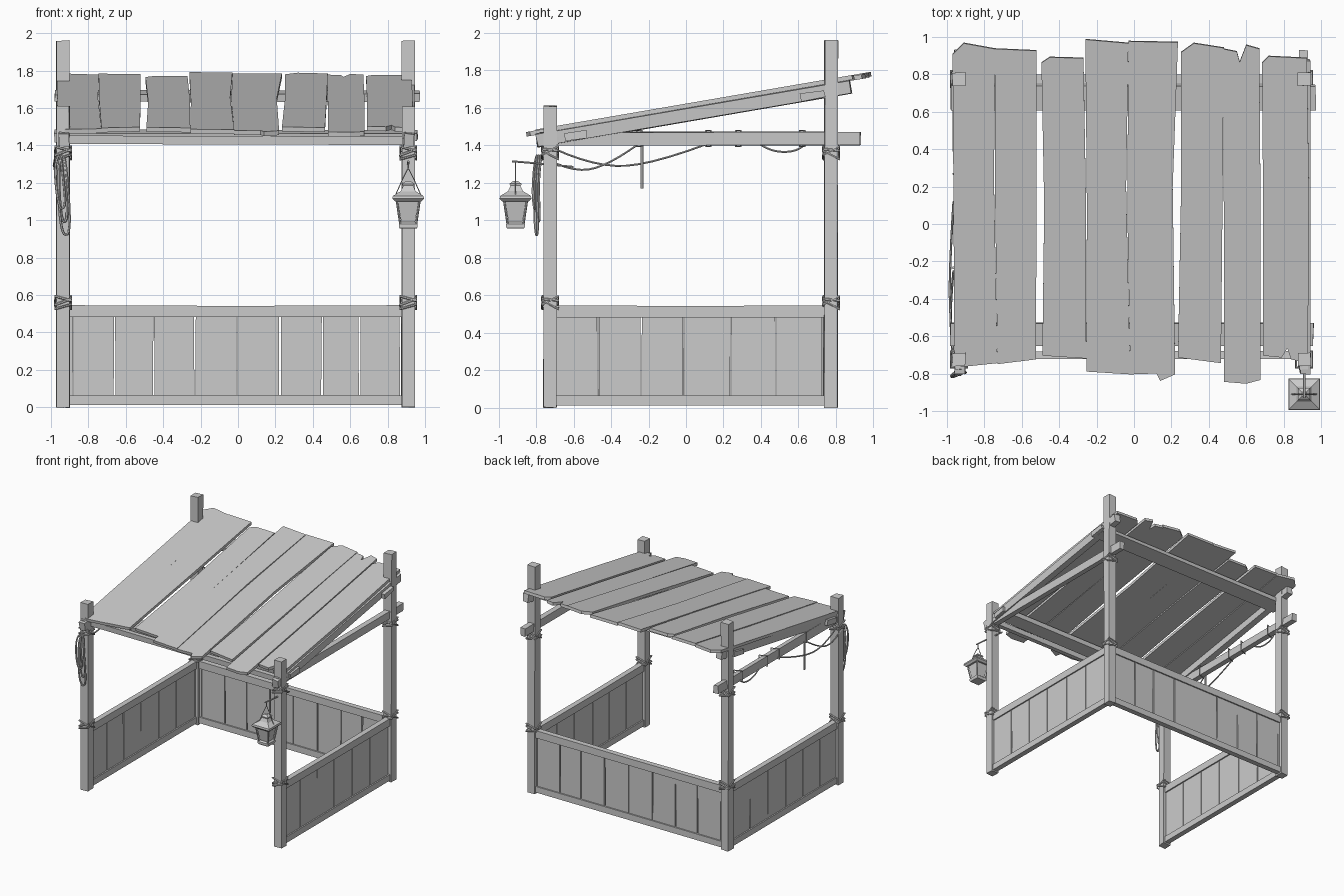
import bpy, bmesh, math, random
from mathutils import Vector, Matrix

random.seed(4)
cube = bpy.data.objects.get("Cube")
if cube:
    bpy.data.objects.remove(cube, do_unlink=True)

grey = bpy.data.materials.new("plain grey")
grey.use_nodes = True
GREY = (0.6, 0.6, 0.6, 1)
grey.diffuse_color = GREY
grey.node_tree.nodes["Principled BSDF"].inputs["Base Color"].default_value = GREY


def add_object(name, bm):
    bmesh.ops.recalc_face_normals(bm, faces=bm.faces)
    mesh = bpy.data.meshes.new(name)
    bm.to_mesh(mesh)
    bm.free()
    mesh.materials.append(grey)
    obj = bpy.data.objects.new(name, mesh)
    bpy.context.collection.objects.link(obj)
    return obj


def beam(name, low, high, tilt=0.0, wobble=0.004):
    """Rough-hewn box between two corners, tilted about its own x axis."""
    low, high = Vector(low), Vector(high)
    bm = bmesh.new()
    bmesh.ops.create_cube(bm, size=1)
    for v in bm.verts:
        v.co = Vector(c * s for c, s in zip(v.co, high - low))
        v.co += Vector(random.uniform(-wobble, wobble) for _ in range(3))
    bmesh.ops.transform(bm, verts=bm.verts, matrix=Matrix.Translation((low + high) / 2)
                        @ Matrix.Rotation(tilt, 4, "X"))
    return add_object(name, bm)


def slab(name, outline, place, depth):
    """Flat board: a 2D outline placed in space, then given thickness along a vector."""
    bm = bmesh.new()
    face = bm.faces.new([bm.verts.new(place(a, b)) for a, b in outline])
    extruded = bmesh.ops.extrude_face_region(bm, geom=[face])["geom"]
    verts = [g for g in extruded if isinstance(g, bmesh.types.BMVert)]
    bmesh.ops.translate(bm, verts=verts, vec=depth)
    return add_object(name, bm)


def rope(name, points, radius=0.006, closed=False, smooth=True):
    """Round cord following a path."""
    curve = bpy.data.curves.new(name, "CURVE")
    curve.dimensions = "3D"
    curve.bevel_depth = radius
    curve.bevel_resolution = 1
    curve.use_fill_caps = True
    spline = curve.splines.new("NURBS" if smooth else "POLY")
    spline.points.add(len(points) - 1)
    for p, co in zip(spline.points, points):
        p.co = (*co, 1)
    spline.use_cyclic_u = closed
    if smooth:
        spline.order_u = 3
        spline.use_endpoint_u = not closed
        spline.resolution_u = 4
    curve.materials.append(grey)
    obj = bpy.data.objects.new(name, curve)
    bpy.context.collection.objects.link(obj)
    bpy.ops.object.select_all(action="DESELECT")
    obj.select_set(True)
    bpy.context.view_layer.objects.active = obj
    bpy.ops.object.convert(target="MESH")
    bpy.ops.object.shade_smooth_by_angle()


def tapered_square(name, center, rings):
    """Stack of square rings (half width, height) joined into one solid."""
    bm = bmesh.new()
    loops = [[bm.verts.new((center[0] + sx * w, center[1] + sy * w, z))
              for sx, sy in ((-1, -1), (1, -1), (1, 1), (-1, 1))] for w, z in rings]
    for a, b in zip(loops, loops[1:]):
        for i in range(4):
            j = (i + 1) % 4
            bm.faces.new((a[i], a[j], b[j], b[i]))
    bm.faces.new(loops[0][::-1])
    bm.faces.new(loops[-1])
    return add_object(name, bm)


# Corner posts, with crossed lashings above the walls and below the roof
SIDES = {"left": 0.91, "right": -0.935}
BACK, FRONT = 0.775, -0.725
SLOPE = math.atan(0.172)


def lashing(name, x, y, z, half=0.043):
    for k, (rise_x, rise_y) in enumerate(((0.012, 0.022), (-0.012, -0.022), (0.016, -0.004))):
        ring = [(x + sx * half, y + sy * half, z + sx * rise_x + sy * rise_y)
                for sx, sy in ((-1, -1), (1, -1), (1, 1), (-1, 1))]
        rope(f"{name}_{k}", ring, 0.007, closed=True, smooth=False)


for side, x in SIDES.items():
    for end, y, top in (("back", BACK, 1.96), ("front", FRONT, 1.61)):
        beam(f"{end}_{side}_post", (x - 0.035, y - 0.035, 0), (x + 0.035, y + 0.035, top), wobble=0.003)
        lashing(f"{end}_{side}_lower_lashing", x, y, 0.56)
        lashing(f"{end}_{side}_upper_lashing", x, y, 1.36)
    # Level beam and sloping rafter on each side
    beam(f"{side}_level_beam", (x - 0.025, -0.78, 1.4), (x + 0.02, 0.93, 1.472))
    beam(f"{side}_rafter", (x - 0.022, -0.81, 1.535), (x + 0.03, 0.89, 1.605), SLOPE)

# Cross beams carrying the roof boards
beam("front_cross_beam", (-0.98, -0.65, 1.43), (0.96, -0.53, 1.475), SLOPE)
beam("front_lintel", (-0.96, -0.72, 1.405), (0.94, -0.68, 1.45))
beam("back_cross_beam", (-0.98, 0.61, 1.645), (0.97, 0.74, 1.685), SLOPE)


# Low walls: two rails with uneven planks between them
def wall(name, start, stop, gaps, place, depth):
    half = depth / 2
    for part, z0, z1, sag in (("bottom_rail", 0.012, 0.064, 0.002), ("top_rail", 0.482, 0.546, -0.004)):
        middle = (start + stop) / 2
        outline = [(start, z0), (stop, z0), (stop, z1), (middle, z1 + sag), (start, z1)]
        slab(f"{name}_{part}", outline, lambda a, z: place(a, z) - half * 1.0, depth)
    edges = [start] + gaps + [stop]
    for i, (a, b) in enumerate(zip(edges, edges[1:])):
        lo, hi = [random.uniform(0.001, 0.006) for _ in "ab"], [random.uniform(0.001, 0.006) for _ in "ab"]
        outline = [(a + lo[0], 0.05), (b - hi[0], 0.05), (b - hi[1], 0.5), (a + lo[1], 0.5)]
        slab(f"{name}_plank_{i}", outline, lambda p, z: place(p, z) - half * 0.5, depth * 0.5)


wall("back_wall", -0.91, 0.885, [-0.88, -0.66, -0.45, -0.23, -0.005, 0.225, 0.45, 0.65, 0.868],
     lambda a, z: Vector((a, BACK, z)), Vector((0, 0.046, 0)))
for side, x in SIDES.items():
    wall(f"{side}_wall", -0.7, 0.75, [-0.47, -0.24, -0.01, 0.24, 0.48, 0.73],
         lambda a, z, x=x: Vector((x, a, z)), Vector((0.046, 0, 0)))

# Roof boards: front edge left to right, right waist, back edge right to left, left waist
BOARDS = [
    ([(-.96, -.74), (-.92, -.76), (-.73, -.74)], -.748, [(-.745, .94), (-.91, .97), (-.97, .91)], -.965),
    ([(-.73, -.745), (-.525, -.72)], -.52, [(-.52, .93), (-.745, .94)], -.742),
    ([(-.49, -.7), (-.255, -.715)], -.258, [(-.27, .89), (-.45, .895), (-.495, .865)], -.48),
    ([(-.255, -.785), (-.02, -.8)], -.042, [(-.03, .97), (-.26, .99)], -.252),
    ([(-.02, -.8), (.12, -.795), (.14, -.835), (.22, -.8)], .207, [(.235, .975), (-.03, .98)], -.036),
    ([(.235, -.71), (.465, -.74)], .474, [(.48, .945), (.32, .97), (.25, .92)], .25),
    ([(.48, -.84), (.6, -.85), (.675, -.83)], .676, [(.67, .94), (.6, .96), (.565, .87), (.55, .925), (.475, .94)], .48),
    ([(.69, -.7), (.79, -.71), (.82, -.66), (.84, -.72), (.93, -.74)], .935, [(.925, .89), (.72, .9), (.685, .865)], .69),
]
for i, (front, right, back, left) in enumerate(BOARDS):
    lift = 1.593 + 0.005 * (i % 2)
    outline = front + [(right, 0.2)] + back + [(left, 0.1)]
    slab(f"roof_board_{i}", outline,
         lambda x, y: Vector((x, y, lift + y * math.tan(SLOPE))), Vector((0, -0.004, 0.024)))

# Lantern hung from a thin arm on the front left post
LX, LY = 0.91, -0.91
rope("lantern_arm", [(LX, -0.6, 1.285), (LX, -0.75, 1.3), (LX, -0.93, 1.315)], 0.006, smooth=False)
rope("lantern_hook", [(LX, LY, 1.315), (LX, LY, 1.27)], 0.004, smooth=False)
for s in (-1, 1):
    rope("lantern_bail", [(LX + s * 0.07, LY, 1.13), (LX + s * 0.03, LY, 1.22), (LX, LY, 1.28)], 0.003, smooth=False)
tapered_square("lantern_base", (LX, LY), [(0.045, 0.955), (0.05, 0.965), (0.05, 0.98), (0.038, 0.99)])
tapered_square("lantern_glass", (LX, LY), [(0.036, 0.985), (0.057, 1.11)])
tapered_square("lantern_cap", (LX, LY), [(0.07, 1.1), (0.085, 1.115), (0.082, 1.13), (0.04, 1.155), (0.026, 1.185)])
tapered_square("lantern_finial", (LX, LY), [(0.03, 1.185), (0.032, 1.195), (0.012, 1.21)])
for sx in (-1, 1):
    for sy in (-1, 1):
        rope("lantern_corner_bar", [(LX + sx * 0.042, LY + sy * 0.042, 0.975),
                                    (LX + sx * 0.062, LY + sy * 0.062, 1.11)], 0.006, smooth=False)

# Coiled rope hanging on the front right post
for k, (x, y, drop, width) in enumerate(((-0.93, -0.8, 0.91, 0.035), (-0.95, -0.81, 1.05, 0.03), (-0.935, -0.79, 0.98, 0.025))):
    rope(f"hanging_coil_{k}", [(x - width, y, 1.3), (x - width * 0.7, y - 0.01, drop + 0.1), (x, y, drop),
                               (x + width, y + 0.01, drop + 0.03), (x + width * 0.6, y, 1.2), (x, y + 0.02, 1.37)],
         0.007, closed=True)

# Slack rope draped along the right level beam
X = -0.965
rope("draped_rope_low", [(X, -0.75, 1.33), (X - 0.015, -0.6, 1.25), (X - 0.015, -0.4, 1.3), (X, -0.25, 1.41)])
rope("draped_rope_long", [(X, -0.7, 1.38), (X - 0.02, -0.5, 1.29), (X - 0.02, -0.2, 1.29), (X, 0.12, 1.41)])
rope("draped_rope_back", [(X, 0.39, 1.41), (X, 0.45, 1.365), (X, 0.6, 1.365), (X, 0.64, 1.41)])
rope("rope_tail", [(X, -0.235, 1.41), (X, -0.235, 1.17)], 0.008, smooth=False)
for y in (-0.25, 0.12, 0.28, 0.62):
    ring = [(SIDES["right"] + dx, y + dx * 0.4, 1.436 + dz)
            for dx, dz in ((-0.032, -0.043), (0.032, -0.043), (0.032, 0.043), (-0.032, 0.043))]
    rope("beam_wrap", ring, 0.005, closed=True, smooth=False)
